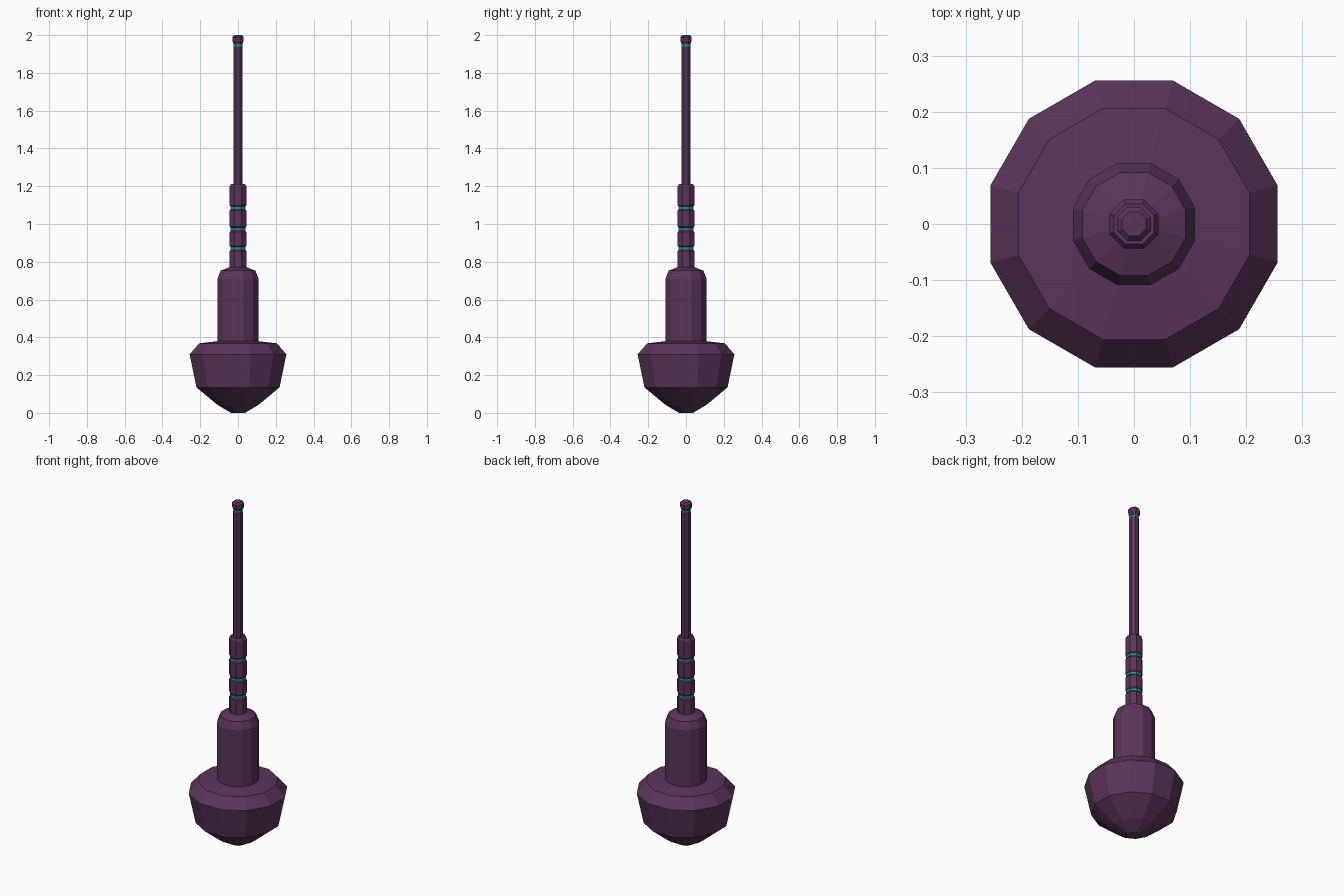
import bpy, bmesh
from math import cos, sin, pi

if "Cube" in bpy.data.objects:
    bpy.data.objects.remove(bpy.data.objects["Cube"])


def material(name, rgb):
    m = bpy.data.materials.new(name)
    m.diffuse_color = (*rgb, 1)
    m.use_nodes = True
    m.node_tree.nodes["Principled BSDF"].inputs["Base Color"].default_value = m.diffuse_color
    return m


purple = material("plum", (0.105, 0.035, 0.105))
teal = material("teal", (0.02, 0.30, 0.28))


def lathe(name, profile, sides, mat):
    """Flat-faced turned part; profile is (flat half-width, z) from bottom to top."""
    bm = bmesh.new()
    rings = []
    for w, z in profile:
        r = w / cos(pi / sides)
        rings.append([bm.verts.new((r * cos((i + 0.5) * 2 * pi / sides),
                                    r * sin((i + 0.5) * 2 * pi / sides), z))
                      for i in range(sides)])
    for a, b in zip(rings, rings[1:]):
        for i in range(sides):
            j = (i + 1) % sides
            bm.faces.new((a[i], a[j], b[j], b[i]))
    bm.faces.new(rings[0][::-1])
    bm.faces.new(rings[-1])
    me = bpy.data.meshes.new(name)
    bm.to_mesh(me)
    bm.free()
    me.materials.append(mat)
    ob = bpy.data.objects.new(name, me)
    bpy.context.collection.objects.link(ob)
    return ob


# Rounded base bulb and the thick barrel above it
lathe("base_bulb", [(0.036, 0), (0.108, 0.042), (0.22, 0.135), (0.256, 0.31),
                    (0.206, 0.368), (0.105, 0.38)], 12, purple)
lathe("barrel", [(0.109, 0.37), (0.109, 0.71), (0.092, 0.753), (0.04, 0.773)], 12, purple)

# Sleeve with recessed grooves, each holding a glowing ring
W, D, H = 0.044, 0.038, 0.007
grooves = [0.87, 0.972, 1.085]
profile = [(W, 0.76)]
for n, z in enumerate(grooves):
    profile += [(W, z - 2 * H), (D, z - H), (D, z + H), (W, z + 2 * H)]
    lathe(f"sleeve_ring_{n + 1}", [(D + 0.003, z - H), (D + 0.003, z + H)], 8, teal)
profile += [(W, 1.20), (0.036, 1.213)]
lathe("sleeve", profile, 8, purple)

# Thin rod, its ring and the cap
lathe("rod", [(0.025, 1.20), (0.025, 1.94)], 8, purple)
lathe("tip_ring", [(0.023, 1.94), (0.023, 1.955)], 8, teal)
lathe("tip_cap", [(0.024, 1.953), (0.030, 1.97), (0.030, 1.99), (0.021, 2.0)], 8, purple)
